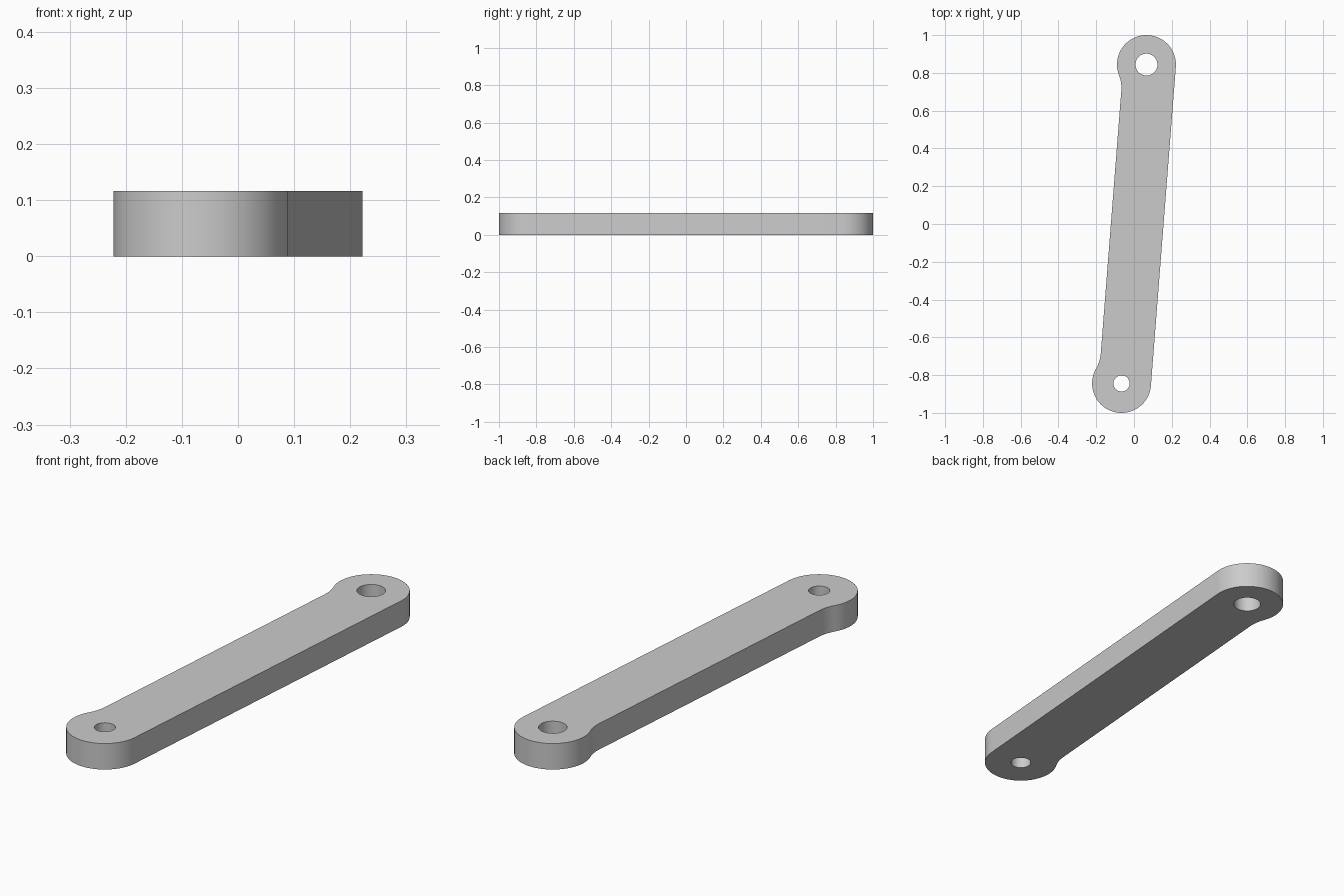
import bpy, bmesh
from math import radians, degrees, atan2, sqrt, cos, sin, pi
from mathutils import Vector

cube = bpy.data.objects.get("Cube")
if cube:
    bpy.data.objects.remove(cube, do_unlink=True)

END = Vector((0.066, 0.844))      # centre of the back eye; the front eye is opposite
EYE_R, THICK = 0.156, 0.116
WAIST = 0.122                     # offset of the recessed left edge
FILLET = 0.18
HOLES = {1: 0.058, -1: 0.043}

half = END.length
along = END.normalized()
across = Vector((-along.y, along.x))


def arc(u, v, r, start, stop, steps):
    """Points on an arc in bar coordinates: u along, v to the recessed side."""
    return [(u + r * cos(start + (stop - start) * i / steps),
             v + r * sin(start + (stop - start) * i / steps)) for i in range(steps + 1)]


# Where the concave fillet meets the eye and the recessed edge
reach = sqrt((EYE_R + FILLET) ** 2 - (WAIST + FILLET) ** 2)
meet = atan2(WAIST + FILLET, -reach)

# Half outline: straight side tangent, round eye, concave fillet
half_outline = arc(half, 0, EYE_R, -pi / 2, meet, 40)
half_outline += arc(half - reach, WAIST + FILLET, FILLET, meet - pi, -pi / 2, 8)[1:]
outline = half_outline + [(-u, v) for u, v in reversed(half_outline)]
loops = [outline]
for side, r in HOLES.items():
    loops.append(arc(side * half, 0, r, 0, 2 * pi, 40)[:-1])

# Fill the profile around its holes, then extrude it to thickness
bm = bmesh.new()
edges = []
for loop in loops:
    verts = [bm.verts.new((*(along * u + across * v), 0)) for u, v in loop]
    edges += [bm.edges.new((verts[i - 1], verts[i])) for i in range(len(verts))]
bmesh.ops.triangle_fill(bm, edges=edges, use_beauty=True, normal=(0, 0, 1))
result = bmesh.ops.extrude_face_region(bm, geom=bm.faces[:])
top = [g for g in result["geom"] if isinstance(g, bmesh.types.BMVert)]
bmesh.ops.translate(bm, verts=top, vec=(0, 0, THICK))
bmesh.ops.recalc_face_normals(bm, faces=bm.faces[:])
mesh = bpy.data.meshes.new("link_bar")
bm.to_mesh(mesh)
bm.free()

bar = bpy.data.objects.new("link_bar", mesh)
bpy.context.collection.objects.link(bar)

# Plain grey metal
grey = bpy.data.materials.new("grey")
grey.use_nodes = True
colour = (0.6, 0.6, 0.6, 1)
grey.diffuse_color = colour
grey.node_tree.nodes["Principled BSDF"].inputs["Base Color"].default_value = colour
mesh.materials.append(grey)

bpy.ops.object.select_all(action="DESELECT")
bar.select_set(True)
bpy.context.view_layer.objects.active = bar
bpy.ops.object.shade_smooth_by_angle(angle=radians(30))
